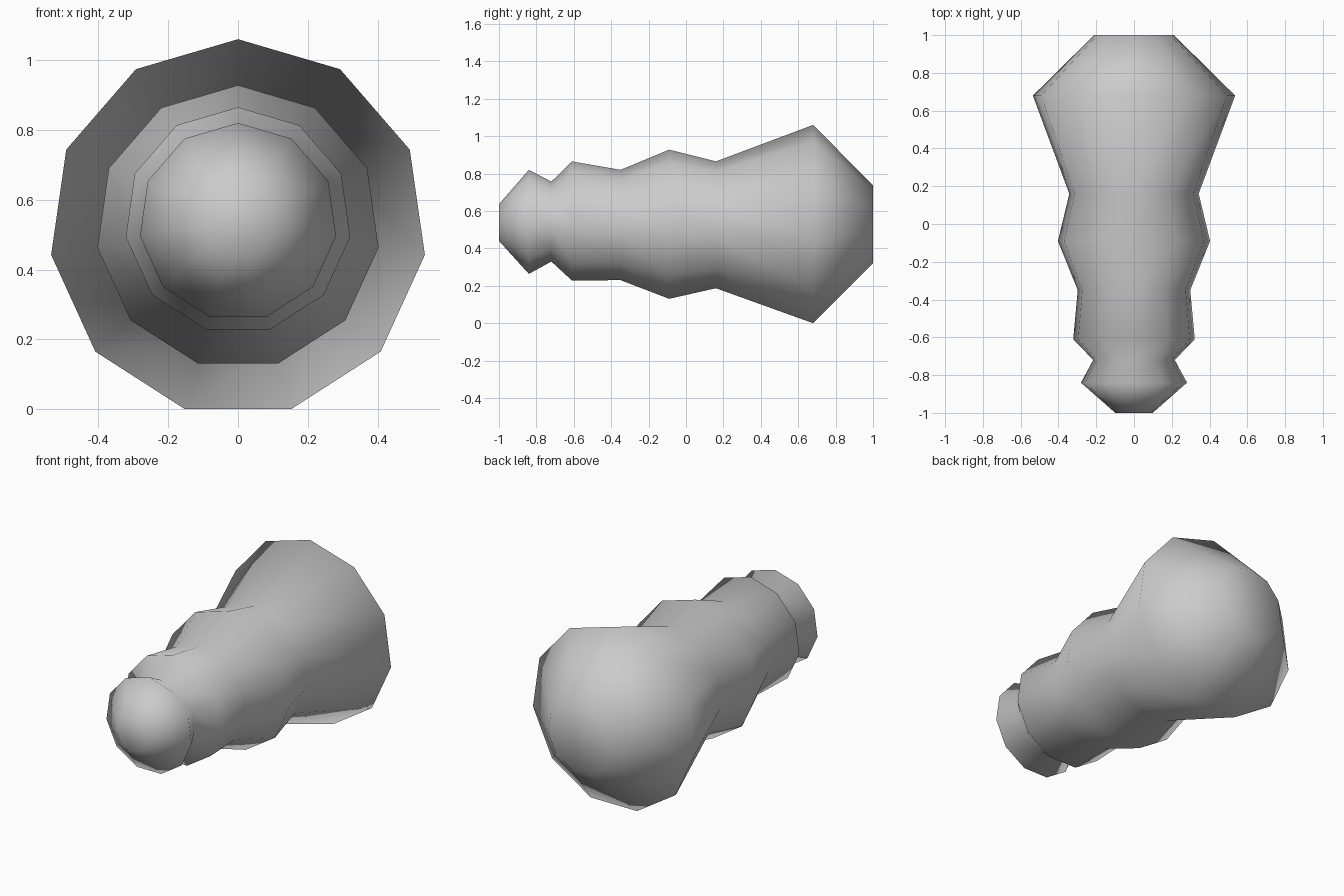
import bpy, bmesh, math

if "Cube" in bpy.data.objects:
    bpy.data.objects.remove(bpy.data.objects["Cube"])

SIDES = 11
# ring profile along the handle: (y, radius, centre height)
RINGS = [(-1.0, 0.100, 0.536), (-0.84, 0.284, 0.536), (-0.72, 0.218, 0.539),
         (-0.61, 0.325, 0.540), (-0.35, 0.301, 0.519), (-0.09, 0.407, 0.521),
         (0.16, 0.346, 0.519), (0.68, 0.541, 0.519), (1.0, 0.213, 0.524)]

bm = bmesh.new()


def ring(y, r, cz):
    # eleven-sided loop with one corner pointing straight up
    angles = [2 * math.pi * i / SIDES for i in range(SIDES)]
    return [bm.verts.new((r * math.sin(a), y, cz + r * math.cos(a))) for a in angles]


# turned body: bridge neighbouring rings with quads
loops = [ring(*r) for r in RINGS]
for a, b in zip(loops, loops[1:]):
    for i in range(SIDES):
        j = (i + 1) % SIDES
        bm.faces.new((a[i], a[j], b[j], b[i]))

# flat end caps
bm.faces.new(loops[0])
bm.faces.new(loops[-1])
bmesh.ops.recalc_face_normals(bm, faces=bm.faces)
for f in bm.faces:
    f.smooth = True

mesh = bpy.data.meshes.new("turned_handle")
bm.to_mesh(mesh)
bm.free()
# rest the widest ring exactly on the ground
low = min(v.co.z for v in mesh.vertices)
for v in mesh.vertices:
    v.co.z -= low
obj = bpy.data.objects.new("turned_handle", mesh)
bpy.context.collection.objects.link(obj)
